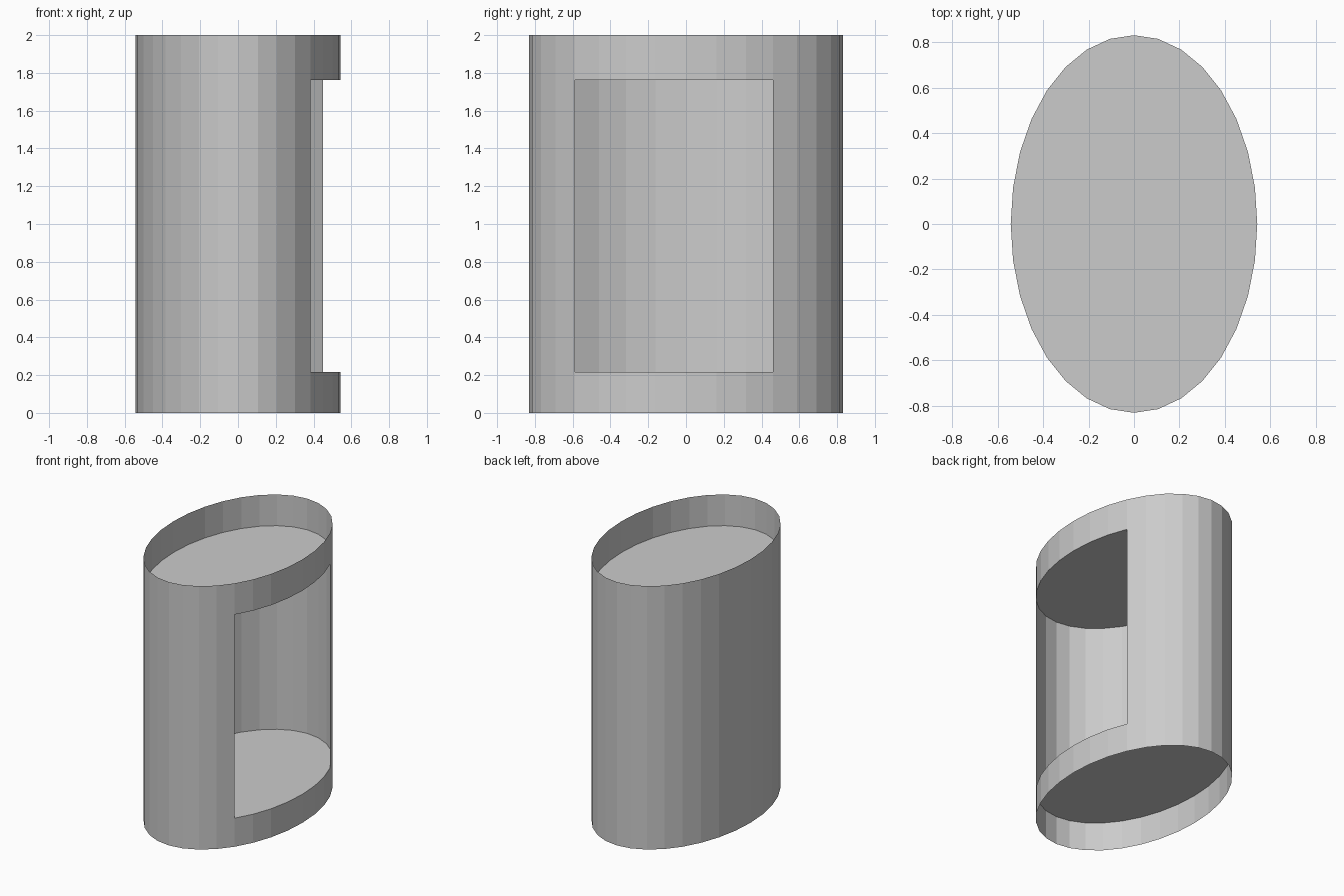
import bpy, bmesh
from math import cos, sin, tau

if "Cube" in bpy.data.objects:
    bpy.data.objects.remove(bpy.data.objects["Cube"])

SIDES = 32
RX, RY = 0.542, 0.83
LEVELS = [0.0, 0.217, 1.763, 2.0]      # bottom rim, floor, ceiling, top rim
OPENING = {-4, -3, -2, -1, 0, 1, 2}    # wall segments left open on the right side


def ring(bm, z):
    return [bm.verts.new((RX * cos(tau * i / SIDES), RY * sin(tau * i / SIDES), z))
            for i in range(SIDES)]


def finish(name, bm):
    mesh = bpy.data.meshes.new(name)
    bm.to_mesh(mesh)
    bm.free()
    obj = bpy.data.objects.new(name, mesh)
    bpy.context.collection.objects.link(obj)
    return obj


# Thin oval wall with a window in its middle band
bm = bmesh.new()
rings = [ring(bm, z) for z in LEVELS]
gaps = {i % SIDES for i in OPENING}
for band, (low, high) in enumerate(zip(rings, rings[1:])):
    for i in range(SIDES):
        if band == 1 and i in gaps:
            continue
        j = (i + 1) % SIDES
        bm.faces.new((low[i], low[j], high[j], high[i]))
finish("oval_wall", bm)

# Recessed floor and ceiling panels, level with the window edges
for name, z in (("floor_panel", LEVELS[1]), ("ceiling_panel", LEVELS[2])):
    bm = bmesh.new()
    bm.faces.new(ring(bm, z))
    finish(name, bm)
